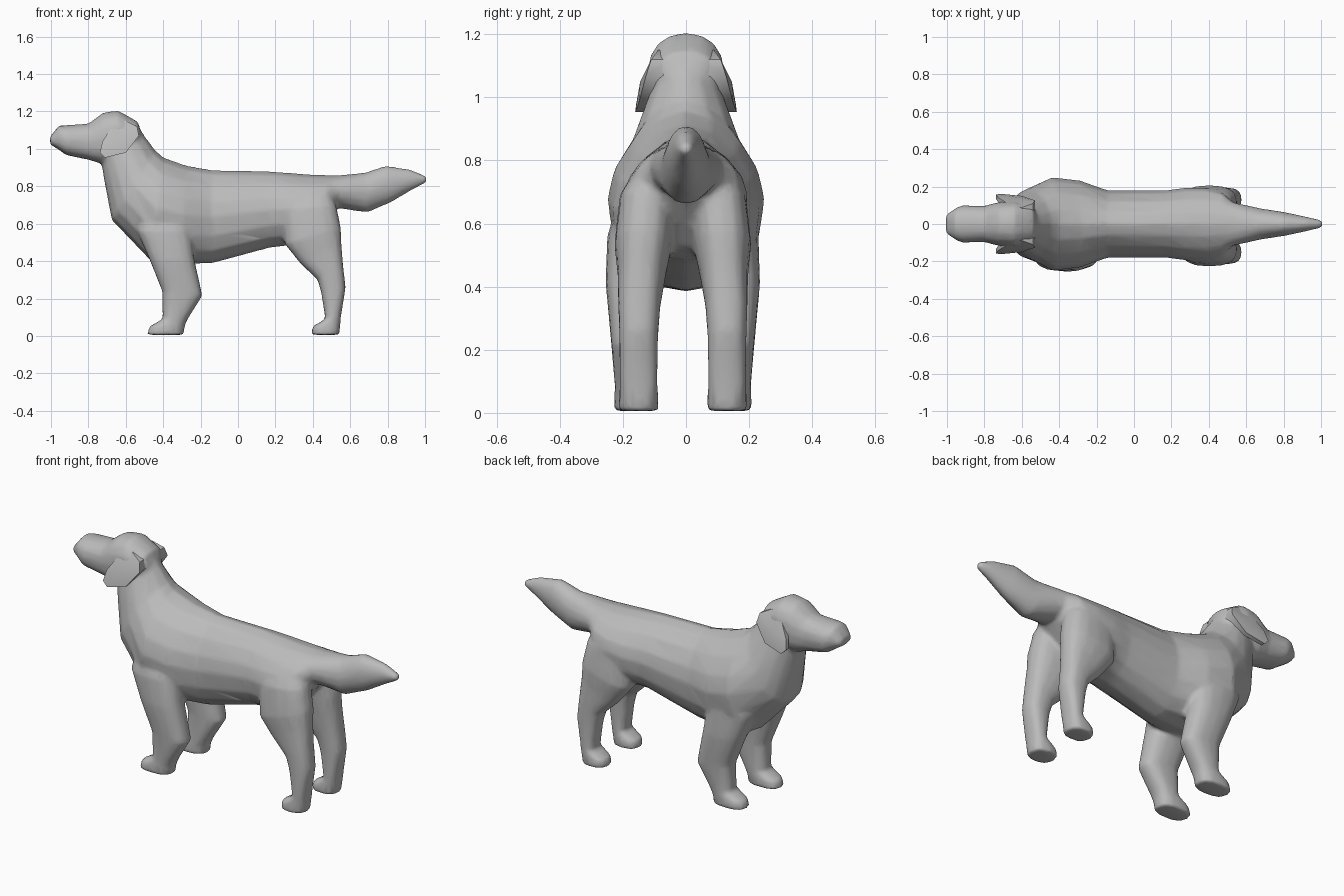
import bpy, bmesh
from math import sin, cos, pi, copysign

cube = bpy.data.objects.get("Cube")
if cube:
    bpy.data.objects.remove(cube)

grey = bpy.data.materials.new("plain grey")
grey.use_nodes = True
grey.diffuse_color = (0.5, 0.5, 0.5, 1)
grey.node_tree.nodes["Principled BSDF"].inputs["Base Color"].default_value = (0.5, 0.5, 0.5, 1)


def finish(name, bm):
    bmesh.ops.recalc_face_normals(bm, faces=bm.faces)
    mesh = bpy.data.meshes.new(name)
    bm.to_mesh(mesh)
    bm.free()
    mesh.materials.append(grey)
    obj = bpy.data.objects.new(name, mesh)
    bpy.context.collection.objects.link(obj)
    return obj


def select(objects):
    bpy.ops.object.select_all(action='DESELECT')
    for obj in objects:
        obj.select_set(True)
    bpy.context.view_layer.objects.active = objects[0]


def loft(name, sections, side=1, shift=0, sides=16, power=0.9, top_power=0.9):
    """Skin rings, each given by two side-profile points, half width and y centre."""
    bm = bmesh.new()
    rings = []
    for (x1, z1), (x2, z2), width, yc in sections:
        ring = []
        for i in range(sides):
            a = 2 * pi * i / sides
            p = top_power if cos(a) > 0 else power
            c = copysign(abs(cos(a)) ** p, cos(a))
            s = copysign(abs(sin(a)) ** p, sin(a))
            ring.append(bm.verts.new(((x1 + x2) / 2 + c * (x1 - x2) / 2,
                                      side * yc + shift + s * width,
                                      (z1 + z2) / 2 + c * (z1 - z2) / 2)))
        rings.append(ring)
    for r, q in zip(rings, rings[1:]):
        for i in range(sides):
            j = (i + 1) % sides
            bm.faces.new((r[i], r[j], q[j], q[i]))
    bm.faces.new(rings[0])
    bm.faces.new(rings[-1])
    return finish(name, bm)


# Trunk and neck: back point, belly point, half width
body = loft("body", [
    ((.55, .858), (.525, .67), .11, 0),
    ((.48, .86), (.46, .60), .17, 0),
    ((.38, .864), (.38, .52), .195, 0),
    ((.28, .872), (.28, .485), .195, 0),
    ((.17, .88), (.17, .472), .18, 0),
    ((-.14, .887), (-.14, .388), .18, 0),
    ((-.28, .912), (-.30, .385), .233, 0),
    ((-.40, .955), (-.47, .405), .25, 0),
    ((-.44, .99), (-.675, .62), .185, 0),
    ((-.50, 1.07), (-.715, .83), .135, 0),
    ((-.53, 1.12), (-.735, .95), .105, 0),
    ((-.58, 1.15), (-.73, 1.0), .08, 0)], top_power=1.15)

# Head from nose to nape
head = loft("head", [
    ((-1.005, 1.065), (-1.005, 1.025), .05, 0),
    ((-.957, 1.125), (-.95, .99), .085, 0),
    ((-.92, 1.127), (-.92, .967), .1, 0),
    ((-.80, 1.135), (-.80, .942), .097, 0),
    ((-.72, 1.195), (-.73, .92), .117, 0),
    ((-.64, 1.205), (-.64, .95), .122, 0),
    ((-.535, 1.145), (-.57, .98), .105, 0),
    ((-.515, 1.08), (-.55, 1.0), .07, 0)], power=0.8)

# Tail from root to tip
tail = loft("tail", [
    ((.45, .85), (.46, .71), .13, 0),
    ((.55, .86), (.52, .685), .115, 0),
    ((.68, .873), (.69, .66), .082, 0),
    ((.79, .91), (.82, .715), .064, 0),
    ((.92, .89), (.93, .78), .038, 0),
    ((1.01, .852), (1.01, .822), .018, 0)], power=1, top_power=1)

# Legs: front point, rear point, half width, y centre
hind = [
    ((.30, .79), (.48, .79), .05, .09),
    ((.24, .68), (.525, .70), .085, .115),
    ((.25, .49), (.55, .58), .092, .125),
    ((.335, .385), (.553, .50), .077, .13),
    ((.425, .30), (.562, .38), .067, .138),
    ((.444, .235), (.576, .26), .062, .14),
    ((.467, .09), (.55, .10), .06, .14),
    ((.397, .05), (.547, .05), .063, .14),
    ((.393, .006), (.541, .006), .063, .14)]
fore = [
    ((-.50, .72), (-.30, .70), .06, .13),
    ((-.54, .56), (-.25, .56), .095, .145),
    ((-.47, .40), (-.235, .42), .082, .163),
    ((-.406, .24), (-.19, .215), .068, .16),
    ((-.403, .09), (-.272, .085), .061, .155),
    ((-.475, .05), (-.285, .05), .063, .155),
    ((-.487, .006), (-.29, .006), .063, .155)]

parts = [body, head, tail]
for side in (1, -1):
    parts.append(loft("hind_leg", hind, side, -.01, power=0.8, top_power=0.8))
    parts.append(loft("fore_leg", fore, side, -.01, power=0.8, top_power=0.8))

# Fuse the parts into one seamless skin, then lighten the mesh
select(parts)
bpy.ops.object.join()
remesh = body.modifiers.new("fuse", 'REMESH')
remesh.mode = 'VOXEL'
remesh.voxel_size = 0.011
remesh.use_smooth_shade = True
blend = body.modifiers.new("blend", 'SMOOTH')
blend.factor = 0.5
blend.iterations = 6
lighten = body.modifiers.new("lighten", 'DECIMATE')
lighten.ratio = 0.15


# Hanging ears: curved plates rooted in the head
def ear(name, side):
    outline = [(-.66, 1.14), (-.725, 1.04), (-.738, .98), (-.71, .953),
               (-.60, .98), (-.53, 1.07), (-.54, 1.12), (-.60, 1.15)]
    bm = bmesh.new()

    def spread(x, z):
        drop = min(1, (1.15 - z) / .19)
        return .088 + .07 * drop ** .6 - .06 * (x + .66) * drop

    layers = []
    for inner in (0, 1):
        def place(x, z, bulge=0):
            depth = inner * (.065 if z > 1.045 else .025)
            return bm.verts.new((x, side * (spread(x, z) + bulge - depth), z))
        ring = [place(x, z) for x, z in outline]
        mid = place(-.64, 1.05, .01)
        layers.append(ring)
        for i in range(len(ring)):
            bm.faces.new((ring[i - 1], ring[i], mid))
    for i in range(len(outline)):
        bm.faces.new((layers[0][i - 1], layers[0][i], layers[1][i], layers[1][i - 1]))
    select([finish(name, bm)])
    bpy.ops.object.shade_smooth_by_angle(angle=0.9)


ear("ear_back_side", 1)
ear("ear_front_side", -1)
